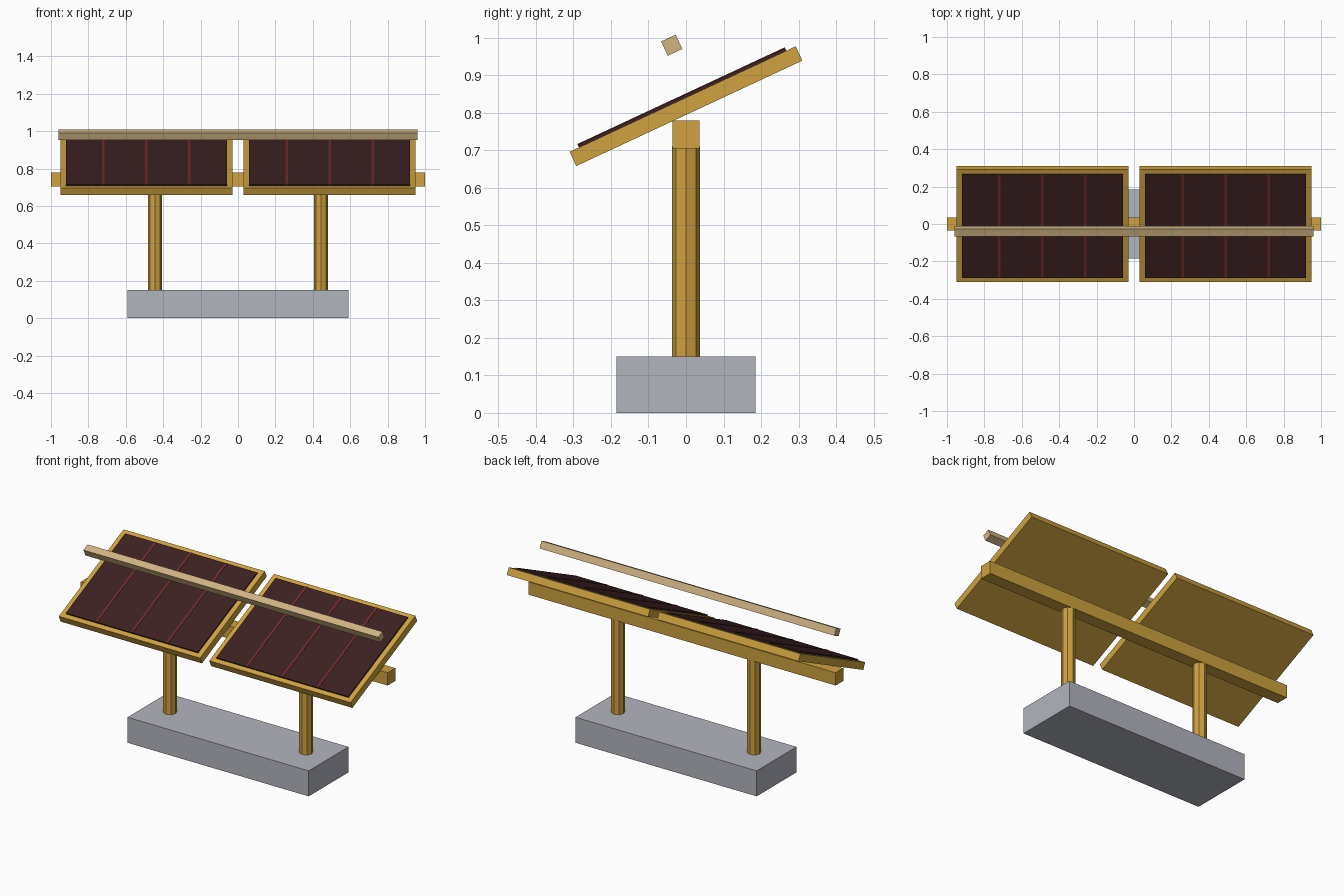
import bpy
import math
from mathutils import Matrix, Vector

default = bpy.data.objects.get("Cube")
if default:
    bpy.data.objects.remove(default, do_unlink=True)


def material(name, rgb):
    mat = bpy.data.materials.new(name)
    mat.use_nodes = True
    color = (*rgb, 1)
    mat.diffuse_color = color
    mat.node_tree.nodes["Principled BSDF"].inputs["Base Color"].default_value = color
    return mat


GOLD = material("golden paint", (0.62, 0.36, 0.05))
GREY = material("concrete grey", (0.45, 0.46, 0.52))
TAN = material("pale tan", (0.64, 0.46, 0.23))
DARK = material("dark maroon", (0.045, 0.015, 0.016))
RED = material("dull red", (0.16, 0.023, 0.021))

TILT = math.radians(25)
PIVOT = Vector((0, 0, 0.8175))


def box(name, size, loc, mat, tilt=0):
    bpy.ops.mesh.primitive_cube_add(size=1, location=loc, rotation=(tilt, 0, 0))
    ob = bpy.context.object
    ob.name = name
    ob.scale = size
    bpy.ops.object.transform_apply(location=False, rotation=False, scale=True)
    ob.data.materials.append(mat)
    return ob


def on_slope(x, up):
    """Point at a height above the middle of the tilted plane."""
    return PIVOT + Matrix.Rotation(TILT, 3, 'X') @ Vector((x, 0, up))


# Concrete footing and horizontal carrying beam
box("concrete_base", (1.18, 0.37, 0.15), (0, 0, 0.075), GREY)
box("cross_beam", (2, 0.072, 0.075), (0, 0, 0.7425), GOLD)

for side, s in (("right", -1), ("left", 1)):
    # Octagonal post
    bpy.ops.mesh.primitive_cylinder_add(vertices=8, radius=0.037, depth=0.56,
                                        location=(s * 0.443, 0, 0.43))
    post = bpy.context.object
    post.name = side + "_post"
    post.data.materials.append(GOLD)

    # Tilted tray, dark panel and its dividing strips
    x = s * 0.49
    box(side + "_frame", (0.92, 0.665, 0.042), on_slope(x, 0), GOLD, TILT)
    box(side + "_panel", (0.86, 0.61, 0.012), on_slope(x, 0.023), DARK, TILT)
    for i in (-1, 0, 1):
        box(f"{side}_divider_{i + 2}", (0.014, 0.61, 0.009),
            on_slope(x + i * 0.23, 0.0265), RED, TILT)

# Bar held above the panels
box("upper_bar", (1.92, 0.043, 0.042), (0, -0.038, 0.98), TAN, TILT)
